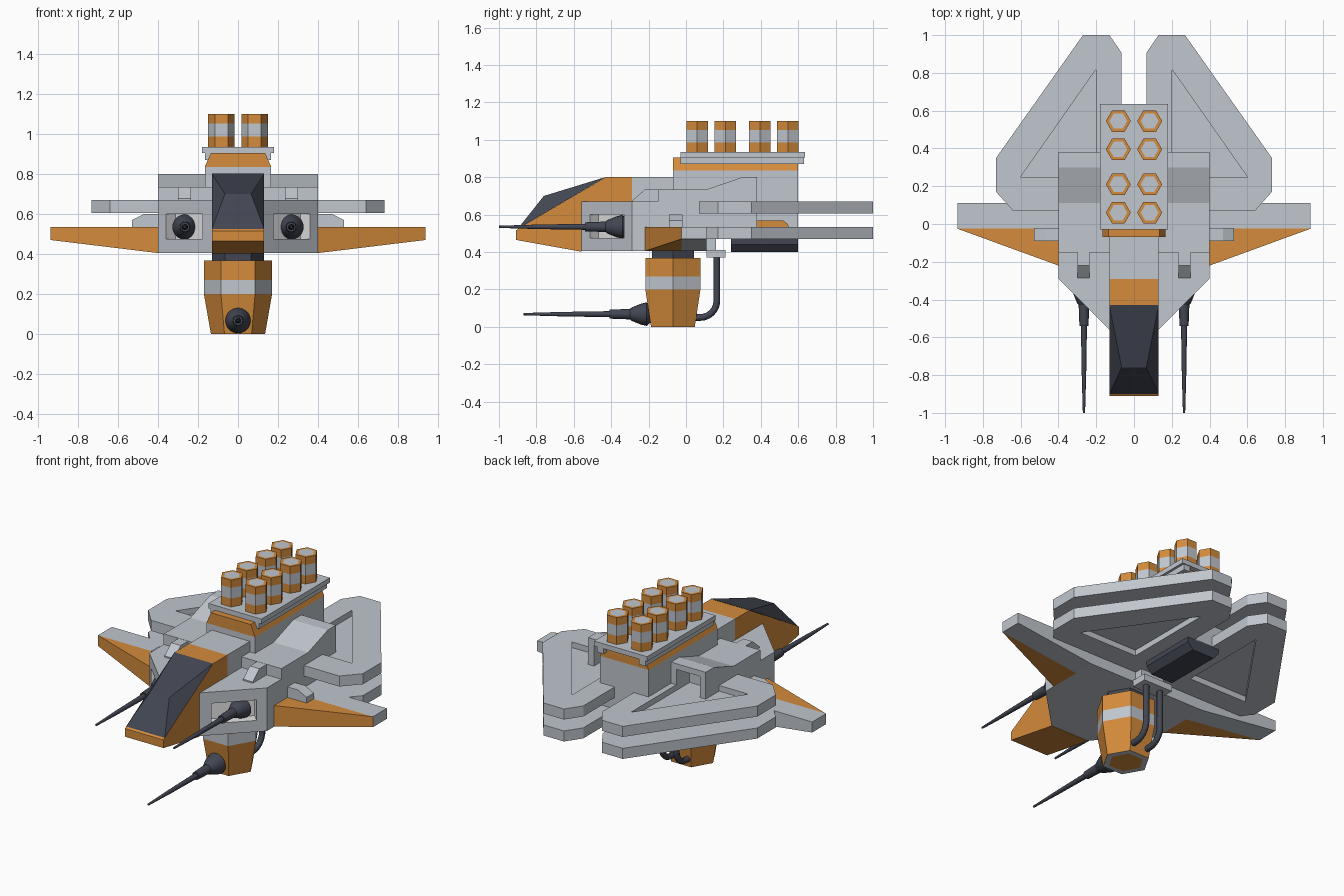
import bpy, bmesh, math
from mathutils import Vector

if "Cube" in bpy.data.objects:
    bpy.data.objects.remove(bpy.data.objects["Cube"])


def material(name, rgb):
    m = bpy.data.materials.new(name)
    m.diffuse_color = (*rgb, 1)
    m.use_nodes = True
    m.node_tree.nodes["Principled BSDF"].inputs["Base Color"].default_value = m.diffuse_color
    return m


GREY = material("light grey", (0.53, 0.57, 0.62))
ORANGE = material("orange", (0.66, 0.26, 0.045))
DARK = material("dark slate", (0.055, 0.062, 0.085))
WHITE = material("off white", (0.9, 0.9, 0.9))


def finish(bm, name, mats):
    bmesh.ops.recalc_face_normals(bm, faces=bm.faces[:])
    me = bpy.data.meshes.new(name)
    bm.to_mesh(me)
    bm.free()
    for m in mats:
        me.materials.append(m)
    ob = bpy.data.objects.new(name, me)
    bpy.context.collection.objects.link(ob)
    return ob


def prism(name, pts, a, b, axis, mat):
    """Extrude a 2D outline from a to b along an axis."""
    place = {"x": lambda p, t: (t, p[0], p[1]),
             "y": lambda p, t: (p[0], t, p[1]),
             "z": lambda p, t: (p[0], p[1], t)}[axis]
    bm = bmesh.new()
    lo = [bm.verts.new(place(p, a)) for p in pts]
    hi = [bm.verts.new(place(p, b)) for p in pts]
    bm.faces.new(lo)
    bm.faces.new(hi)
    n = len(pts)
    for i in range(n):
        j = (i + 1) % n
        bm.faces.new((lo[i], lo[j], hi[j], hi[i]))
    return finish(bm, name, [mat])


def box(name, x, y, z, mat):
    return prism(name, [(x[0], y[0]), (x[1], y[0]), (x[1], y[1]), (x[0], y[1])], z[0], z[1], "z", mat)


def solid(name, pts, mat):
    """Convex solid around a few points."""
    bm = bmesh.new()
    for p in pts:
        bm.verts.new(p)
    bmesh.ops.convex_hull(bm, input=bm.verts[:])
    bmesh.ops.dissolve_limit(bm, angle_limit=0.01, verts=bm.verts[:], edges=bm.edges[:])
    return finish(bm, name, [mat])


def lathe(name, prof, sides, loc, axis, mats, bands):
    """Turned shape; bands = material index of start cap, each band, end cap."""
    bm = bmesh.new()
    rings = []
    for r, t in prof:
        ring = []
        for i in range(sides):
            a = 2 * math.pi * i / sides
            c, s = r * math.cos(a), r * math.sin(a)
            p = (c, s, t) if axis == "z" else (c, t, s)
            ring.append(bm.verts.new(Vector(p) + Vector(loc)))
        rings.append(ring)
    bm.faces.new(rings[0]).material_index = bands[0]
    for k in range(len(rings) - 1):
        for i in range(sides):
            j = (i + 1) % sides
            f = bm.faces.new((rings[k][i], rings[k][j], rings[k + 1][j], rings[k + 1][i]))
            f.material_index = bands[k + 1]
    bm.faces.new(rings[-1]).material_index = bands[-1]
    return finish(bm, name, mats)


def cut(ob, cutter):
    mod = ob.modifiers.new("cut", "BOOLEAN")
    mod.operation = "DIFFERENCE"
    mod.solver = "EXACT"
    mod.material_mode = "TRANSFER"
    mod.object = cutter
    bpy.context.view_layer.objects.active = ob
    bpy.ops.object.modifier_apply(modifier=mod.name)
    bpy.data.objects.remove(cutter)


def gun(name, loc):
    """Tapered barrel with a flared base; base sits at loc, pointing to -y."""
    prof = [(0.006, -0.66), (0.012, -0.45), (0.016, -0.2), (0.024, -0.2), (0.028, -0.09),
            (0.036, -0.08), (0.056, -0.03), (0.063, 0.0), (0.045, 0.02)]
    ob = lathe(name, prof, 20, loc, "y", [DARK], [0] * 10)
    bpy.ops.object.select_all(action="DESELECT")
    ob.select_set(True)
    bpy.context.view_layer.objects.active = ob
    bpy.ops.object.shade_smooth_by_angle(angle=math.radians(35))


# Hull with slanted front cheeks, and the raised deck behind it
hull = prism("hull", [(-0.13, -0.56), (0.13, -0.56), (0.4, -0.29), (0.4, 0.11),
                      (-0.4, 0.11), (-0.4, -0.29)], 0.405, 0.67, "z", GREY)
deck = prism("deck", [(-0.15, 0.53), (-0.15, 0.735), (0.11, 0.735), (0.3, 0.8), (0.38, 0.8),
                      (0.38, 0.53)], -0.4, 0.4, "x", GREY)
box("spine_front", (-0.13, 0.13), (-0.29, 0), (0.5, 0.8), GREY)
box("spine", (-0.165, 0.165), (-0.07, 0.6), (0.47, 0.835), GREY)

# Nose and faceted canopy
prism("nose", [(-0.91, 0.465), (-0.56, 0.402), (-0.55, 0.5), (-0.29, 0.6), (-0.29, 0.8),
               (-0.43, 0.8), (-0.89, 0.53), (-0.91, 0.515)], -0.131, 0.131, "x", ORANGE)
solid("canopy", [(s * x, y, z) for s in (1, -1) for x, y, z in
                 ((0.131, -0.9, 0.524), (0.065, -0.76, 0.7), (0.131, -0.43, 0.801))], DARK)

# Parts repeated on both sides
for s, side in ((1, "right"), (-1, "left")):
    # gun window recess in the cheek
    c, h = Vector((s * 0.268, -0.422)), Vector((s * 0.707, 0.707)) * 0.128
    d = Vector((-s * 0.707, 0.707))
    window = [c - h - d * 0.05, c + h - d * 0.05, c + h + d * 0.065, c - h + d * 0.065]
    cut(hull, prism("window_cutter", [tuple(p) for p in window], 0.475, 0.6, "z", WHITE))
    gun("cheek_gun_" + side, (s * 0.265, -0.34, 0.535))

    # hollow at the rear of the deck
    cut(deck, box("arch_cutter", (s * 0.2, s * 0.36), (0.25, 0.5), (0.635, 0.765), GREY))

    # stacked rear wing plates with triangular recesses
    plan = [(0.065, 0.07), (0.64, 0.07), (0.73, 0.17), (0.73, 0.35), (0.27, 1.0), (0.13, 1.0), (0.065, 0.905)]
    tri = [(s * 0.2, 0.25), (s * 0.6, 0.25), (s * 0.2, 0.82)]
    for level, z0, z1, c0, c1 in (("upper", 0.605, 0.67, 0.635, 0.8), ("lower", 0.47, 0.535, 0.3, 0.505)):
        plate = prism(f"{level}_plate_{side}", [(s * x, y) for x, y in plan], z0, z1, "z", GREY)
        cut(plate, prism("recess_cutter", tri, c0, c1, "z", GREY))

    # side wing: orange leading wedge and grey trailing strip
    wedge = [(0.4, -0.22), (0.4, -0.025), (0.935, -0.025)]
    strip = [(0.4, -0.025), (0.4, 0.11), (0.935, -0.025), (0.935, 0.11)]
    for name, pts, mat in (("wing_leading_edge_", wedge, ORANGE), ("wing_", strip, GREY)):
        solid(name + side, [(s * x, y, z) for x, y in pts
                            for z in (0.535, 0.405 if x < 0.5 else 0.47)], mat)

    # wing root bracket and deck clip
    prism("wing_bracket_" + side, [(s * x, z) for x, z in ((0.39, 0.53), (0.39, 0.6), (0.47, 0.6),
          (0.53, 0.57), (0.53, 0.53))], -0.09, -0.02, "y", GREY)
    prism("deck_clip_" + side, [(-0.285, 0.665), (-0.285, 0.678), (-0.22, 0.734), (-0.14, 0.734), (-0.14, 0.665)],
          s * 0.235, s * 0.3, "x", GREY)

    # hose from hull to pod
    cu = bpy.data.curves.new("hose_" + side, "CURVE")
    cu.dimensions = "3D"
    cu.bevel_depth = 0.018
    cu.bevel_resolution = 2
    cu.use_fill_caps = True
    arc = [(0.075 + 0.09 * math.cos(a), 0.14 - 0.09 * math.sin(a))
           for a in [math.pi / 2 * i / 6 for i in range(7)]]
    path = [(0.165, 0.4)] + arc + [(0.03, 0.05)]
    sp = cu.splines.new("POLY")
    sp.points.add(len(path) - 1)
    for p, (y, z) in zip(sp.points, path):
        p.co = (s * 0.05, y, z, 1)
        p.radius = 1
    cu.materials.append(DARK)
    bpy.context.collection.objects.link(bpy.data.objects.new("hose_" + side, cu))

# Hose fitting, belly box and the orange part between the plates
box("hose_fitting", (-0.1, 0.1), (0.11, 0.21), (0.37, 0.41), GREY)
box("hose_mount", (-0.08, 0.08), (0.11, 0.16), (0.4, 0.48), GREY)
prism("belly_box", [(-0.11, 0.475), (0.11, 0.475), (0.11, 0.44), (0.075, 0.4), (-0.075, 0.4), (-0.11, 0.44)],
      0.24, 0.6, "y", DARK)
prism("engine_core", [(0.37, 0.53), (0.55, 0.53), (0.545, 0.55), (0.52, 0.568), (0.37, 0.568)],
      -0.25, 0.25, "x", ORANGE)

# Belly pod with neck and gun
lathe("belly_pod", [(0.1, 0), (0.135, 0), (0.17, 0.2), (0.17, 0.27), (0.17, 0.367), (0.13, 0.367), (0.13, 0.42)],
      6, (0, -0.07, 0), "z", [ORANGE, GREY, DARK], [0, 1, 0, 1, 0, 0, 2, 2])
gun("pod_gun", (0, -0.21, 0.068))

# Launcher base, rails and plate
prism("launcher_base", [(-0.166, 0.835), (-0.135, 0.905), (0.135, 0.905), (0.166, 0.835)], -0.07, 0.6, "y", ORANGE)
for s, side in ((1, "right"), (-1, "left")):
    box("launcher_rail_" + side, (s * 0.12, s * 0.165), (-0.03, 0.63), (0.87, 0.906), GREY)
box("launcher_plate", (-0.18, 0.18), (-0.03, 0.635), (0.905, 0.935), GREY)

# Eight hexagonal launch tubes
for i, y in enumerate((0.06, 0.21, 0.395, 0.545)):
    for s, side in ((1, "right"), (-1, "left")):
        lathe(f"launch_tube_{side}_{i + 1}", [(0.066, 0.93), (0.066, 0.987), (0.066, 1.052), (0.066, 1.1), (0.047, 1.1)],
              6, (s * 0.083, y, 0), "z", [ORANGE, GREY], [0, 0, 1, 0, 0, 1])
